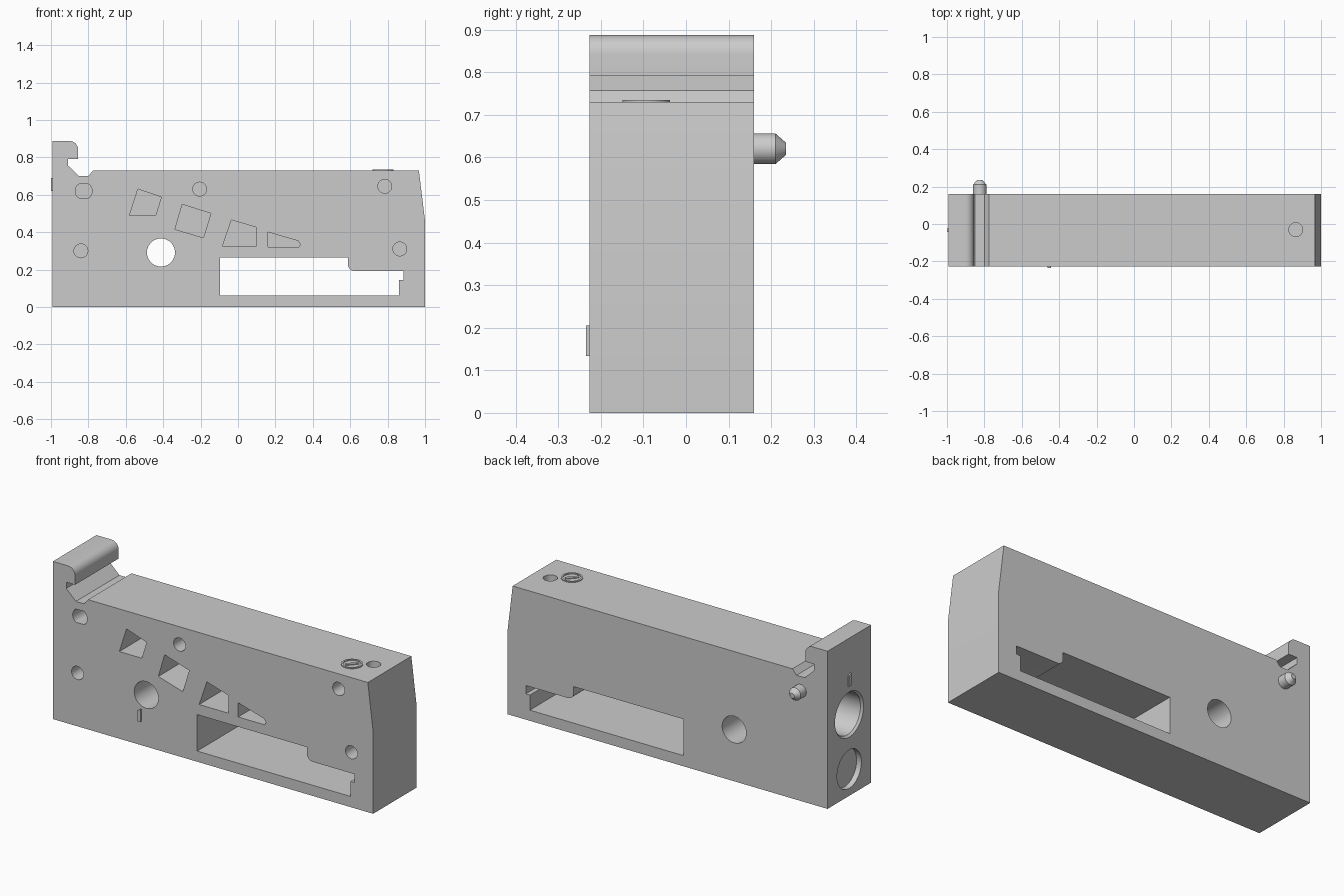
import bpy, bmesh
from math import cos, sin, pi, radians

if "Cube" in bpy.data.objects:
    bpy.data.objects.remove(bpy.data.objects["Cube"])

FRONT, BACK, LEFT, TOP = -0.227, 0.16, -0.993, 0.73
PLACE = {'X': lambda u, v, d: (d, u, v),
         'Y': lambda u, v, d: (u, d, v),
         'Z': lambda u, v, d: (u, v, d)}


def loft(name, axis, sections):
    """Solid through equal-length outlines; sections = [(depth, points), ...]"""
    bm = bmesh.new()
    rings = [[bm.verts.new(PLACE[axis](u, v, d)) for u, v in pts] for d, pts in sections]
    for a, b in zip(rings, rings[1:]):
        for i in range(len(a)):
            j = (i + 1) % len(a)
            bm.faces.new((a[i], a[j], b[j], b[i]))
    bm.faces.new(rings[0])
    bm.faces.new(rings[-1])
    bmesh.ops.recalc_face_normals(bm, faces=bm.faces)
    me = bpy.data.meshes.new(name)
    bm.to_mesh(me)
    bm.free()
    ob = bpy.data.objects.new(name, me)
    bpy.context.collection.objects.link(ob)
    return ob


def prism(name, axis, pts, d0, d1):
    return loft(name, axis, [(d0, pts), (d1, pts)])


def arc(cx, cy, r, a0, a1, n=10):
    return [(cx + r * cos(radians(a0 + (a1 - a0) * i / n)),
             cy + r * sin(radians(a0 + (a1 - a0) * i / n))) for i in range(n + 1)]


def circle(cx, cy, r, n=48):
    return [(cx + r * cos(2 * pi * i / n), cy + r * sin(2 * pi * i / n)) for i in range(n)]


def cut(target, cutter):
    cutter.hide_render = True
    mod = target.modifiers.new("cut", 'BOOLEAN')
    mod.operation, mod.solver, mod.object = 'DIFFERENCE', 'EXACT', cutter
    bpy.context.view_layer.objects.active = target
    bpy.ops.object.modifier_apply(modifier=mod.name)
    bpy.data.objects.remove(cutter)


def smooth(ob):
    bpy.ops.object.select_all(action='DESELECT')
    ob.select_set(True)
    bpy.context.view_layer.objects.active = ob
    bpy.ops.object.shade_smooth_by_angle(angle=radians(30))


# Main block with hooked end
outline = [(LEFT, 0), (1, 0), (1, 0.46), (0.967, TOP), (-0.775, TOP), (-0.80, 0.70),
           (-0.85, 0.70), (-0.91, 0.757), (-0.91, 0.792), (-0.855, 0.792)]
outline += arc(-0.90, 0.842, 0.045, 0, 90) + [(LEFT, 0.887)]
body = prism("body", 'Y', outline, FRONT, BACK)

# Through openings: stepped slot and round hole
slot = [(-0.095, 0.06), (0.86, 0.06), (0.86, 0.145), (0.885, 0.145), (0.885, 0.192)]
slot += arc(0.625, 0.230, 0.038, 270, 180) + [(0.587, 0.265), (-0.095, 0.265)]
cut(body, prism("slot_cutter", 'Y', slot, -0.5, 0.5))
cut(body, prism("hole_cutter", 'Y', circle(-0.412, 0.291, 0.075), -0.5, 0.5))

# Blind polygon pockets in the front
pockets = [
    [(-0.58, 0.49), (-0.44, 0.49), (-0.41, 0.587), (-0.535, 0.63)],
    [(-0.337, 0.415), (-0.185, 0.37), (-0.145, 0.50), (-0.298, 0.548)],
    [(-0.083, 0.325), (0.10, 0.325), (0.10, 0.425), (-0.035, 0.465)],
    [(0.16, 0.32), (0.325, 0.32), (0.333, 0.335), (0.322, 0.353), (0.16, 0.4)]]
for p in pockets:
    cut(body, prism("pocket_cutter", 'Y', p, -0.4, 0.07))

# Blind round sockets in the front, one flattened to an oblong
for x, z in [(-0.84, 0.30), (-0.205, 0.63), (0.785, 0.645), (0.865, 0.31)]:
    cut(body, prism("socket_cutter", 'Y', circle(x, z, 0.037), -0.4, -0.1))
oblong = [(-0.825 + u, 0.62 + max(-0.037, min(0.037, v))) for u, v in circle(0, 0, 0.045)]
cut(body, prism("oblong_cutter", 'Y', oblong, -0.4, -0.1))

# Left end: deep chamfered bore and shallow recess
cut(body, loft("bore_cutter", 'X', [
    (LEFT - 0.02, circle(-0.033, 0.457, 0.127)), (LEFT, circle(-0.033, 0.457, 0.127)),
    (LEFT + 0.012, circle(-0.033, 0.457, 0.117)), (-0.69, circle(-0.033, 0.457, 0.117))]))
cut(body, prism("recess_cutter", 'X', circle(-0.033, 0.15, 0.108), LEFT - 0.1, LEFT + 0.03))

# Small hole in the top
cut(body, prism("top_hole_cutter", 'Z', circle(0.865, -0.03, 0.037), TOP - 0.15, 1))
smooth(body)

# Pointed locating peg on the back
peg = loft("peg", 'Y', [(y, circle(-0.825, 0.62, r, 32)) for y, r in
                        [(0.15, 0.036), (0.21, 0.036), (0.235, 0.014)]])
smooth(peg)

# Raised plain marker bars and ring
prism("front_marker_bar", 'Y', [(-0.463, 0.133), (-0.443, 0.133), (-0.443, 0.205),
                                (-0.463, 0.192)], -0.235, FRONT + 0.005)
prism("end_marker_bar", 'X', [(-0.042, 0.62), (-0.023, 0.62), (-0.023, 0.68),
                              (-0.042, 0.69)], -1, LEFT + 0.005)
ring = prism("top_marker_ring", 'Z', circle(0.775, -0.093, 0.056), TOP - 0.004, TOP + 0.005)
cut(ring, prism("ring_cutter", 'Z', circle(0.775, -0.093, 0.046), 0.6, 0.8))
smooth(ring)
c, s = cos(radians(48)), sin(radians(48))
prism("top_marker_bar", 'Z', [(0.775 + u * c - v * s, -0.093 + u * s + v * c) for u, v in
                              [(-0.035, -0.009), (0.035, -0.009), (0.035, 0.009), (-0.035, 0.009)]],
      TOP - 0.004, TOP + 0.005)
